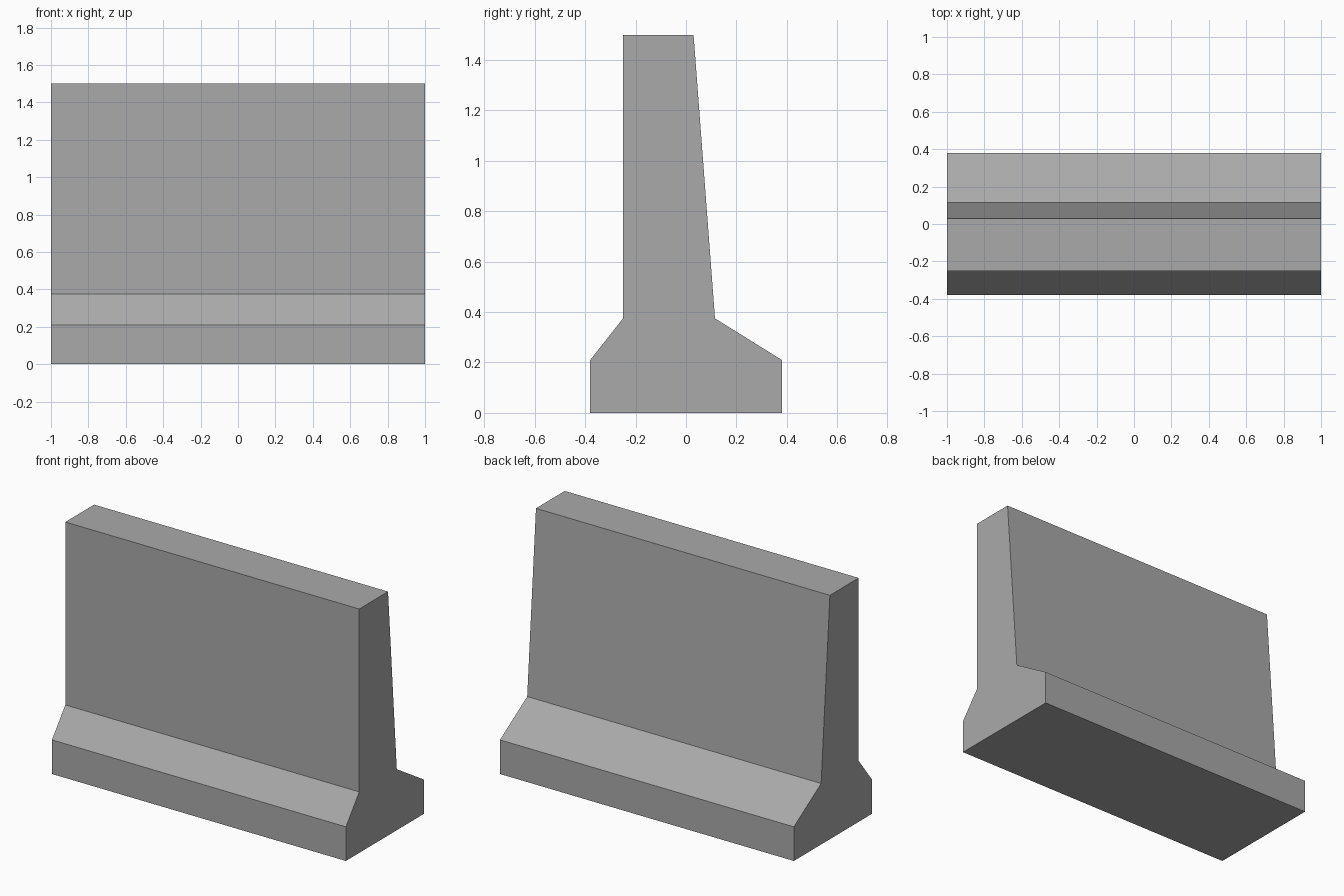
import bpy
import bmesh

cube = bpy.data.objects.get("Cube")
if cube:
    bpy.data.objects.remove(cube, do_unlink=True)

# Concrete colour
concrete = bpy.data.materials.new("concrete_grey")
concrete.use_nodes = True
colour = (0.4, 0.4, 0.4, 1)
concrete.diffuse_color = colour
concrete.node_tree.nodes["Principled BSDF"].inputs["Base Color"].default_value = colour

# Barrier cross-section (y, z): wide foot, sloped shoulders, tapered wall
profile = [(-0.38, 0), (0.38, 0), (0.38, 0.21), (0.115, 0.375),
           (0.03, 1.5), (-0.25, 1.5), (-0.25, 0.375), (-0.38, 0.21)]

# Extrude the section along the barrier's length
bm = bmesh.new()
end = bm.faces.new([bm.verts.new((-1, y, z)) for y, z in profile])
extruded = bmesh.ops.extrude_face_region(bm, geom=[end])
moved = [v for v in extruded["geom"] if isinstance(v, bmesh.types.BMVert)]
bmesh.ops.translate(bm, verts=moved, vec=(2, 0, 0))
bmesh.ops.recalc_face_normals(bm, faces=bm.faces)

mesh = bpy.data.meshes.new("concrete_barrier")
bm.to_mesh(mesh)
bm.free()
mesh.materials.append(concrete)
barrier = bpy.data.objects.new("concrete_barrier", mesh)
bpy.context.collection.objects.link(barrier)
